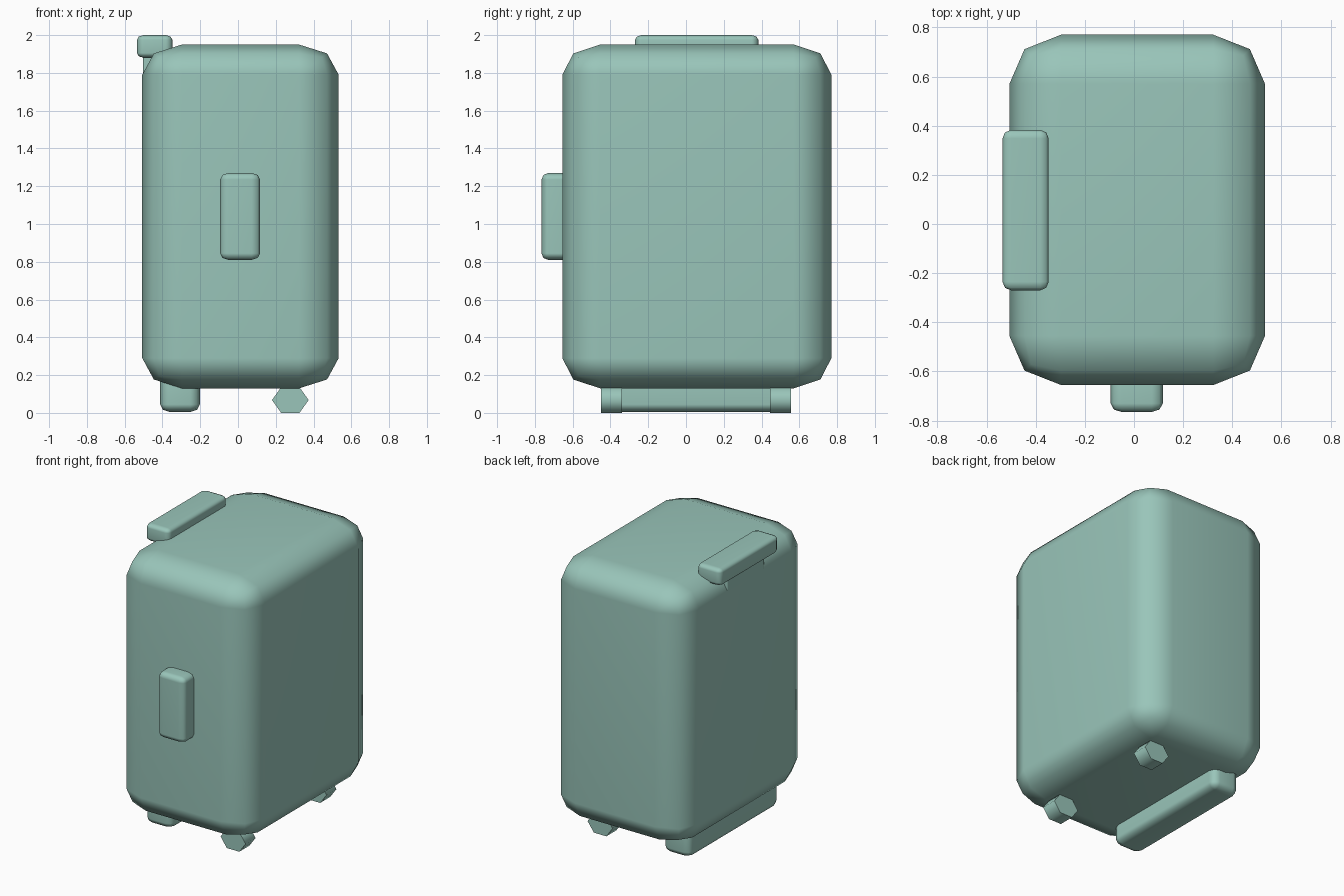
import bpy, bmesh
from math import pi
from mathutils import Matrix, Vector

if "Cube" in bpy.data.objects:
    bpy.data.objects.remove(bpy.data.objects["Cube"])

green = bpy.data.materials.new("soft_green")
green.diffuse_color = (0.32, 0.56, 0.49, 1)
green.use_nodes = True
green.node_tree.nodes["Principled BSDF"].inputs["Base Color"].default_value = green.diffuse_color


def rounded_box(name, lo, hi, r):
    """Box with two-step rounded edges; r is the rounding along x, y and z."""
    lo, hi, r = Vector(lo), Vector(hi), Vector(r)
    size = hi - lo
    bm = bmesh.new()
    bmesh.ops.create_cube(bm, size=1)
    bmesh.ops.scale(bm, verts=bm.verts, vec=[size[i] / r[i] for i in range(3)])
    bmesh.ops.bevel(bm, geom=bm.edges[:], offset=1, segments=2, profile=0.5,
                    affect='EDGES', clamp_overlap=True)
    bmesh.ops.scale(bm, verts=bm.verts, vec=r)
    bmesh.ops.translate(bm, verts=bm.verts, vec=(lo + hi) / 2)
    ob = finish(name, bm)
    # keep the large faces evenly shaded
    ob.modifiers.new("weighted_normals", 'WEIGHTED_NORMAL')
    return ob


def hex_wheel(name, y0, y1):
    """Six-sided wheel lying along y, slightly flattened in z."""
    bm = bmesh.new()
    bmesh.ops.create_cone(bm, cap_ends=True, segments=6, radius1=1, radius2=1, depth=1)
    # points to the sides, flats on top and bottom
    if max(abs(v.co.x) for v in bm.verts) < 0.95:
        bmesh.ops.rotate(bm, verts=bm.verts, matrix=Matrix.Rotation(pi / 6, 3, 'Z'))
    bmesh.ops.rotate(bm, verts=bm.verts, matrix=Matrix.Rotation(pi / 2, 3, 'X'))
    bmesh.ops.scale(bm, verts=bm.verts, vec=(0.097, y1 - y0, 0.068 / 0.866))
    bmesh.ops.translate(bm, verts=bm.verts, vec=(0.277, (y0 + y1) / 2, 0.068))
    # crisp rims, smooth tread
    for e in bm.edges:
        e.smooth = abs(e.verts[0].co.y - e.verts[1].co.y) > 0.01
    return finish(name, bm)


def finish(name, bm):
    bmesh.ops.recalc_face_normals(bm, faces=bm.faces)
    for f in bm.faces:
        f.smooth = True
    mesh = bpy.data.meshes.new(name)
    bm.to_mesh(mesh)
    bm.free()
    mesh.materials.append(green)
    ob = bpy.data.objects.new(name, mesh)
    bpy.context.collection.objects.link(ob)
    return ob


# main case
rounded_box("case_body", (-0.507, -0.655, 0.13), (0.533, 0.77, 1.95), (0.21, 0.2, 0.16))

# grip on the front
rounded_box("front_grip", (-0.095, -0.765, 0.81), (0.117, -0.58, 1.27), (0.045, 0.035, 0.035))

# carry handle on the top edge, with the mount beneath it
rounded_box("top_handle", (-0.535, -0.27, 1.88), (-0.347, 0.383, 2.0), (0.035, 0.035, 0.025))
rounded_box("handle_mount", (-0.503, -0.15, 1.72), (-0.38, 0.26, 1.93), (0.01, 0.01, 0.01))

# long foot under the left side
rounded_box("foot_rail", (-0.412, -0.45, 0.005), (-0.202, 0.55, 0.24), (0.05, 0.05, 0.04))

# wheels under the right side
hex_wheel("front_wheel", -0.45, -0.34)
hex_wheel("back_wheel", 0.445, 0.555)
